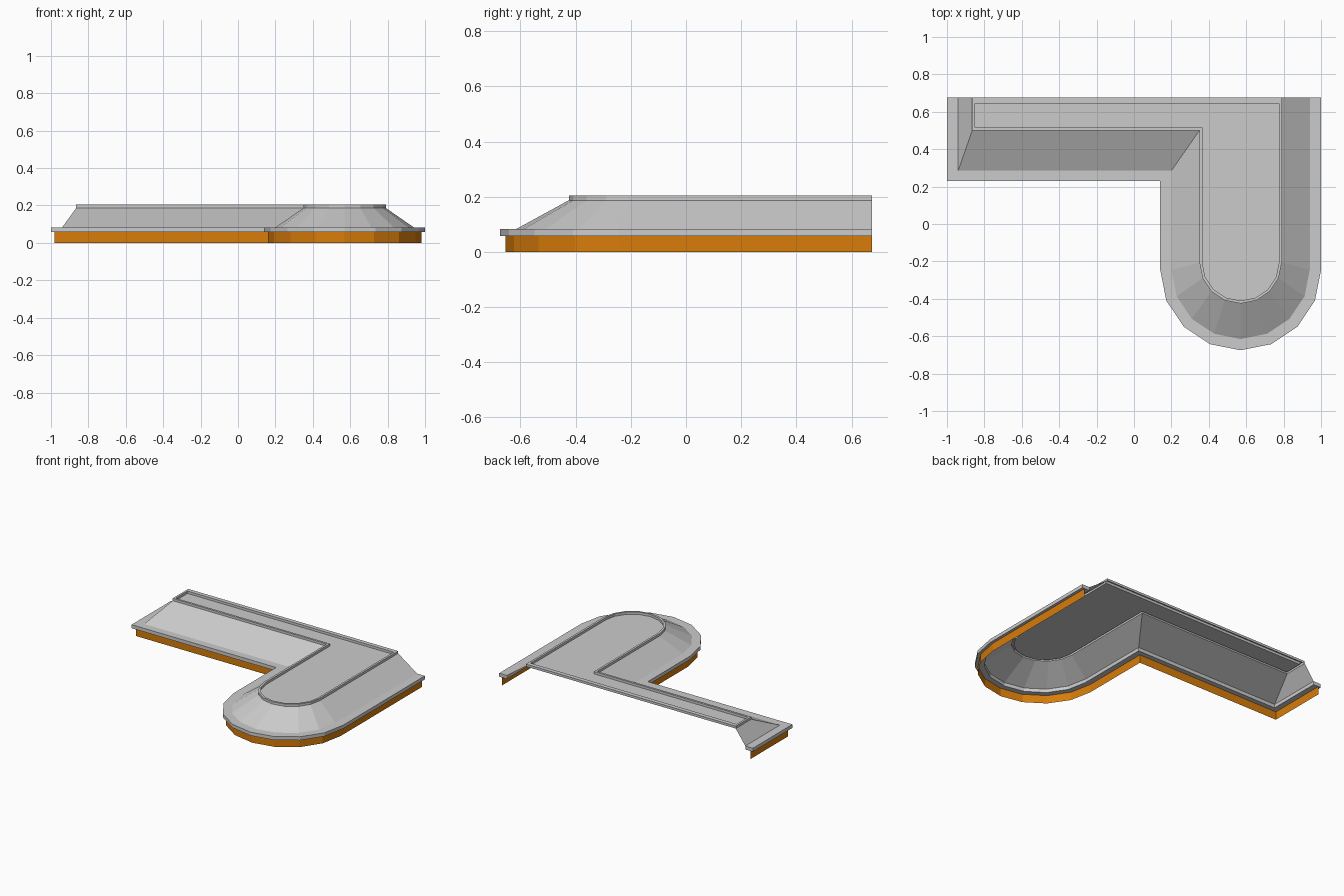
import bpy, math

if "Cube" in bpy.data.objects:
    bpy.data.objects.remove(bpy.data.objects["Cube"])

BACK = 0.675   # open rear edge
CX = 0.57      # axis of the rounded wing


def material(name, rgb):
    m = bpy.data.materials.new(name)
    m.diffuse_color = (*rgb, 1)
    m.use_nodes = True
    m.node_tree.nodes["Principled BSDF"].inputs["Base Color"].default_value = m.diffuse_color
    return m


grey = material("light grey", (0.60, 0.60, 0.60))
orange = material("orange", (0.68, 0.20, 0.003))


def outline(left, front, radius, cy, back=BACK):
    """L-shaped plan: rectangular wing, inner corner, rounded wing."""
    pts = [(left, back), (left, front), (CX - radius, front)]
    for i in range(9):
        a = math.pi + math.pi * i / 8
        pts.append((CX + radius * math.cos(a), cy + radius * math.sin(a)))
    return pts + [(CX + radius, back)]


def build(name, mat, rings, closed=False, fill=False, caps=False):
    """Join a stack of (outline, z) rings with quads."""
    n = len(rings[0][0])
    verts = [(x, y, z) for pts, z in rings for x, y in pts]
    faces = []
    for r in range(len(rings) - 1):
        for i in range(n if closed else n - 1):
            j = (i + 1) % n
            faces.append((r*n + i, r*n + j, (r+1)*n + j, (r+1)*n + i))
    if fill:
        faces.append([(len(rings) - 1)*n + i for i in range(n)])
    if caps:   # last ring repeats the first
        k = len(rings) - 1
        faces.append([r*n for r in range(k)])
        faces.append([r*n + n - 1 for r in reversed(range(k))])
    me = bpy.data.meshes.new(name)
    me.from_pydata(verts, [], faces)
    me.materials.append(mat)
    me.validate()
    ob = bpy.data.objects.new(name, me)
    bpy.context.collection.objects.link(ob)
    return ob


eave = outline(-1.00, 0.23, 0.43, -0.245)
wall = outline(-0.98, 0.25, 0.41, -0.245)
slope_foot = outline(-0.94, 0.285, 0.37, -0.245)
slope_top = outline(-0.865, 0.50, 0.22, -0.205)
rim_inner = outline(-0.85, 0.515, 0.205, -0.205, 0.645)

# Wall band below the roof, open at the rear
build("wall_band", orange, [(wall, 0), (wall, 0.058)])

# Projecting eave with closed ends
build("eave", grey, [(slope_foot, 0.058), (eave, 0.058), (eave, 0.083),
                     (slope_foot, 0.083), (slope_foot, 0.058)], caps=True)

# Sloping roof skirt
build("roof_slope", grey, [(slope_foot, 0.083), (slope_top, 0.187)])

# Raised rim around the sunken flat deck
build("roof_deck", grey, [(slope_top, 0.187), (slope_top, 0.204),
                          (rim_inner, 0.204), (rim_inner, 0.187)],
      closed=True, fill=True)
